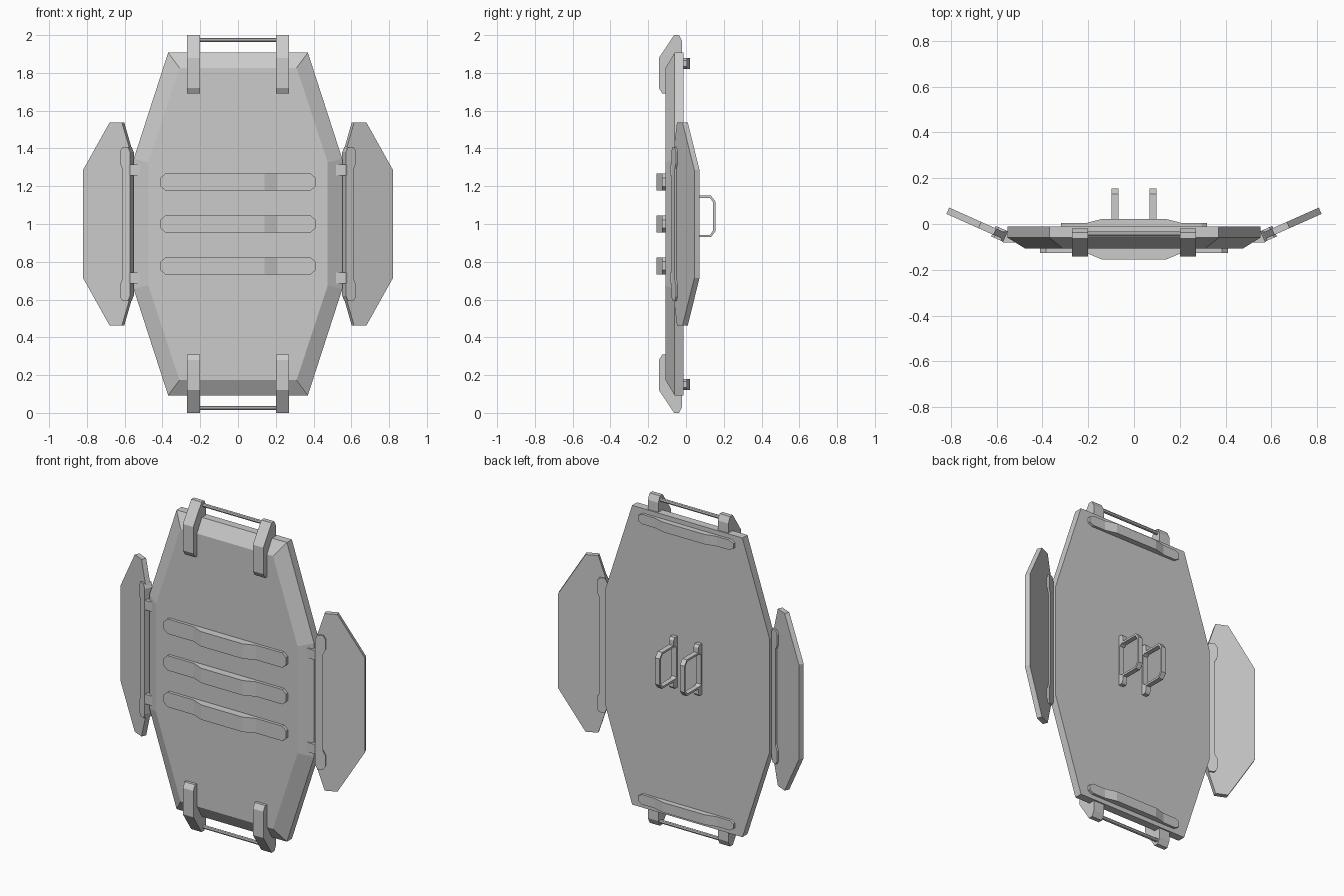
import bpy, bmesh
from math import cos, sin, pi, radians

if "Cube" in bpy.data.objects:
    bpy.data.objects.remove(bpy.data.objects["Cube"])

MID = 1.0  # height of the horizontal symmetry plane


def loft(name, rings):
    """Skin a list of equal-length point rings and cap both ends."""
    bm = bmesh.new()
    vs = [[bm.verts.new(p) for p in r] for r in rings]
    n = len(vs[0])
    for a, b in zip(vs, vs[1:]):
        for i in range(n):
            j = (i + 1) % n
            bm.faces.new((a[i], a[j], b[j], b[i]))
    bm.faces.new(vs[0])
    bm.faces.new(vs[-1])
    bmesh.ops.recalc_face_normals(bm, faces=bm.faces)
    me = bpy.data.meshes.new(name)
    bm.to_mesh(me)
    bm.free()
    ob = bpy.data.objects.new(name, me)
    bpy.context.collection.objects.link(ob)
    return ob


def prism_x(name, profile, x0, x1):
    """Extrude a (y, z) profile along x."""
    return loft(name, [[(x, y, z) for y, z in profile] for x in (x0, x1)])


def mirror4(quarter):
    """Complete an outline from its (x, z) points in the upper right quarter, top to bottom."""
    right = quarter + [(x, -z) for x, z in reversed(quarter)]
    return right + [(-x, z) for x, z in reversed(right)]


def slat(name, length, half, z, y0, low, high):
    """Strap with clipped corners and a raised middle."""
    xs = [(length, half * .5, low), (length - .025, half, low),
          (.21, half, low), (.14, half, high)]
    cols = [(-x, h, d) for x, h, d in xs] + xs[::-1]
    loft(name, [[(x, y0, z - h), (x, d, z - h), (x, d, z + h), (x, y0, z + h)]
                for x, h, d in cols])


# main plate with chamfered front
outer = mirror4([(.37, .907), (.552, .345)])
inner = mirror4([(.31, .827), (.475, .325)])
loft("main_plate", [[(x, y, MID + z) for x, z in o]
                    for o, y in ((outer, -.012), (outer, -.06), (inner, -.108))])

# front and back straps
for i, dz in enumerate((-.222, 0, .222)):
    slat(f"front_slat_{i}", .41, .045, MID + dz, -.1, -.126, -.155)
for dz in (-.85, .85):
    slat("back_slat", .32, .03, MID + dz, -.02, .004, .022)

# brackets and rods at top and bottom
bracket = [(-.02, .90), (-.02, .965), (-.037, 1.0), (-.063, 1.0), (-.143, .88),
           (-.143, .72), (-.125, .69), (-.1, .69), (-.1, .82), (-.055, .90)]
rod = [(-.043 + .011 * cos(k * pi / 4), .975 + .011 * sin(k * pi / 4)) for k in range(8)]
for s in (1, -1):
    for x in (-.235, .235):
        prism_x("edge_bracket", [(y, MID + s * z) for y, z in bracket], x - .035, x + .035)
    prism_x("edge_rod", [(y, MID + s * z) for y, z in rod], -.21, .21)

# rear handles: loop on a mounting strip with raised feet
loop = [(-.015, .11), (.132, .11), (.155, .08), (.155, -.08), (.132, -.11), (-.015, -.11),
        (-.015, -.098), (.127, -.098), (.143, -.075), (.143, .075), (.127, .098), (-.015, .098)]
mount = [(-.015, .155), (.012, .155), (.022, .14), (.022, .105), (-.004, .09),
         (-.004, -.09), (.022, -.105), (.022, -.14), (.012, -.155), (-.015, -.155)]
for x in (-.083, .083):
    prism_x("handle_loop", [(y, 1.04 + z) for y, z in loop], x - .015, x + .015)
    prism_x("handle_mount", [(y, 1.04 + z) for y, z in mount], x - .016, x + .016)

# tilted side wings, their edge clamps and hinge clips
A = radians(24)


def wing_part(name, side, half, n0, n1):
    """Extrude a symmetric (u, z) outline through the wing thickness."""
    pts = half + [(u, -z) for u, z in reversed(half)]
    loft(name, [[(side * (.575 + u * cos(A) - n * sin(A)),
                  -.065 + u * sin(A) + n * cos(A), MID + z) for u, z in pts]
                for n in (n0, n1)])


wing = [(0, .40), (.043, .537), (.115, .537), (.268, .287)]
clamp = [(-.008, .38), (.004, .407), (.036, .407), (.05, .385),
         (.05, .32), (.035, .29)]
clip = [(.512, -.08), (.572, -.081), (.588, -.066), (.58, -.035), (.545, -.03), (.52, -.05)]
for s in (-1, 1):
    wing_part("side_wing", s, wing, 0, .03)
    wing_part("wing_clamp", s, clamp, -.01, .04)
    for dz in (-.285, .285):
        loft("hinge_clip", [[(s * x, y, MID + dz + e) for x, y in clip] for e in (-.029, .029)])
